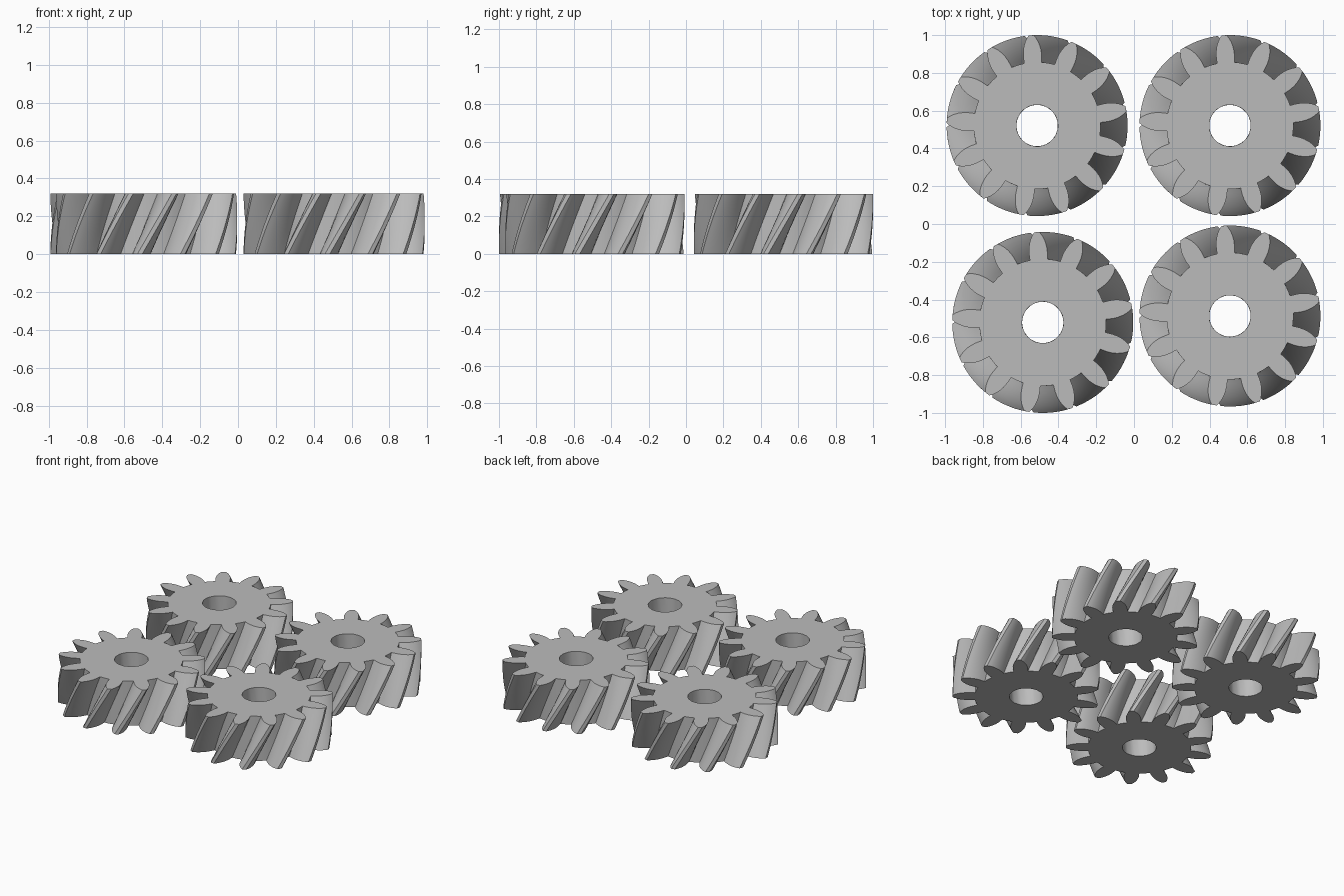
import bpy, bmesh, math

if "Cube" in bpy.data.objects:
    bpy.data.objects.remove(bpy.data.objects["Cube"])

TEETH, HEIGHT, TWIST, LAYERS = 13, 0.32, math.radians(22), 10
HOLE = 0.11
PHASE = math.radians(93.8)          # direction of the first tooth on the top face
# half tooth: (radius, half width) from root to tip
FLANK = [(0.336, 0.046), (0.355, 0.0475), (0.375, 0.0485), (0.40, 0.047), (0.425, 0.042),
         (0.447, 0.034), (0.465, 0.024), (0.479, 0.013)]
ROOT_POINTS = 2                     # extra points across each gap floor

steel = bpy.data.materials.new("plain grey")
steel.diffuse_color = (0.5, 0.5, 0.5, 1)
steel.use_nodes = True
steel.node_tree.nodes["Principled BSDF"].inputs["Base Color"].default_value = steel.diffuse_color

# outline of one tooth plus the gap after it, as (angle, radius)
half = [(math.asin(w / r), r) for r, w in FLANK]
tooth = [(-a, r) for a, r in half] + [(a, r) for a, r in reversed(half)]
pitch = 2 * math.pi / TEETH
gap = pitch - 2 * half[0][0]
floor = [(half[0][0] + gap * (i + 1) / (ROOT_POINTS + 1), FLANK[0][0]) for i in range(ROOT_POINTS)]
unit = tooth + floor
outline = [(a + k * pitch, r) for k in range(TEETH) for a, r in unit]
U, T = len(unit), len(tooth)
roots = [k * U + j for k in range(TEETH) for j in [0] + list(range(T - 1, U))]


def ring(bm, points, z):
    turn = PHASE + TWIST * (z / HEIGHT - 1)
    return [bm.verts.new((r * math.cos(a + turn), r * math.sin(a + turn), z)) for a, r in points]


def band(bm, lower, upper):
    n = len(lower)
    for i in range(n):
        j = (i + 1) % n
        bm.faces.new((lower[i], lower[j], upper[j], upper[i]))


def gear_mesh():
    bm = bmesh.new()
    # twisted teeth
    outer = [ring(bm, outline, HEIGHT * i / LAYERS) for i in range(LAYERS + 1)]
    for low, high in zip(outer, outer[1:]):
        band(bm, low, high)
    # shaft hole
    bore_points = [(outline[i][0], HOLE) for i in roots]
    bore = [ring(bm, bore_points, HEIGHT * i / LAYERS) for i in range(LAYERS + 1)]
    for low, high in zip(bore, bore[1:]):
        band(bm, high, low)
    # flat end faces: disc around the hole, then each tooth
    for rim, hole, top in ((outer[-1], bore[-1], True), (outer[0], bore[0], False)):
        base = [rim[i] for i in roots]
        band(bm, *((hole, base) if not top else (base, hole)))
        for k in range(TEETH):
            face = rim[k * U:k * U + T]
            bm.faces.new(face if top else face[::-1])
    bmesh.ops.recalc_face_normals(bm, faces=bm.faces)
    mesh = bpy.data.meshes.new("helical_gear")
    bm.to_mesh(mesh)
    bm.free()
    mesh.materials.append(steel)
    return mesh


# four identical gears, loosely laid out in a square
mesh = gear_mesh()
for name, x, y in (("gear_back_left", -0.513, 0.521), ("gear_back_right", 0.508, 0.521),
                   ("gear_front_left", -0.483, -0.521), ("gear_front_right", 0.508, -0.487)):
    gear = bpy.data.objects.new(name, mesh)
    gear.location = (x, y, 0)
    bpy.context.collection.objects.link(gear)
    gear.select_set(True)
    bpy.context.view_layer.objects.active = gear
bpy.context.view_layer.update()
for poly in mesh.polygons:
    poly.use_smooth = True
mesh.set_sharp_from_angle(angle=math.radians(30))
